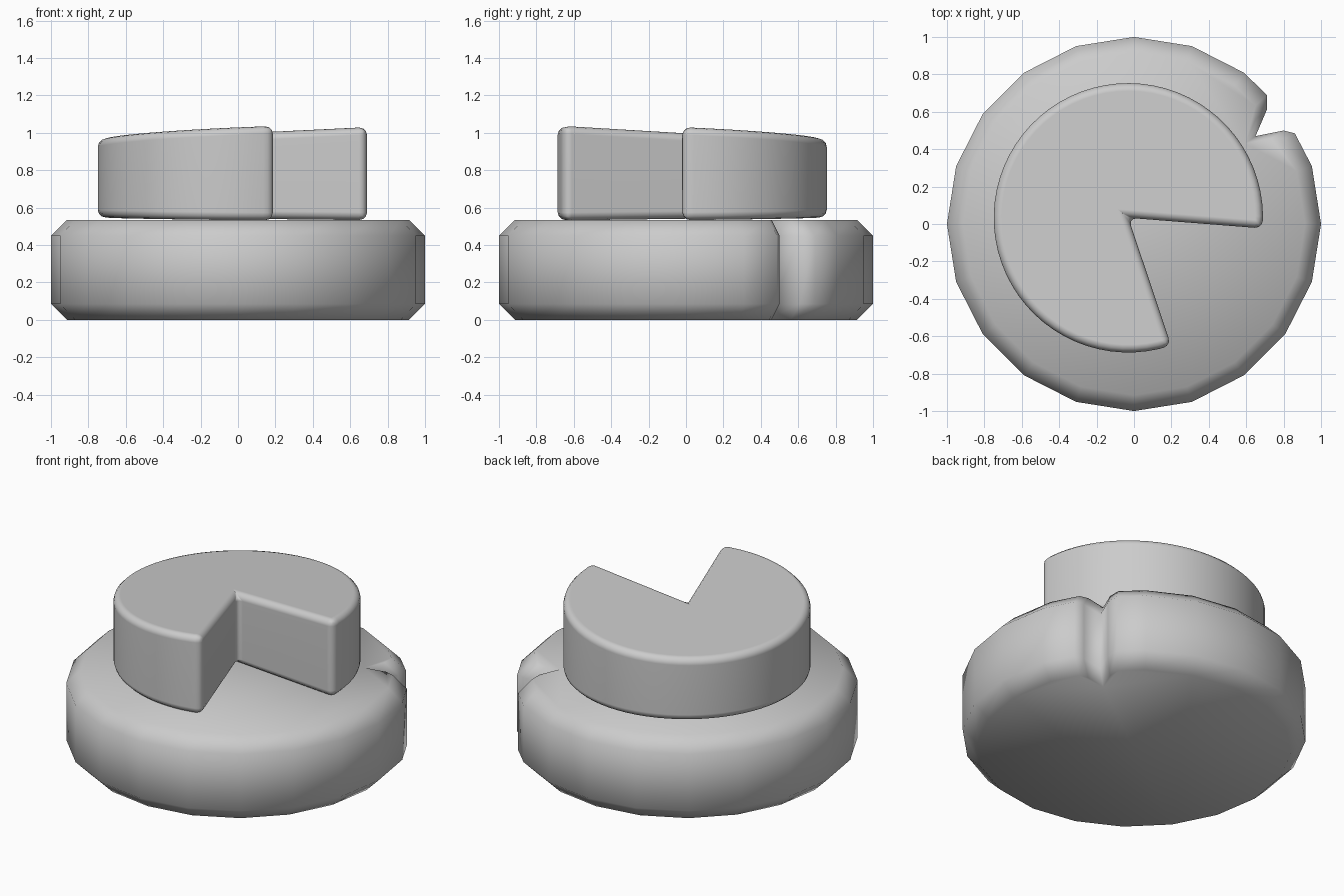
import bpy, bmesh
from math import cos, sin, radians

if "Cube" in bpy.data.objects:
    bpy.data.objects.remove(bpy.data.objects["Cube"])


def make_object(name, rings):
    """Skin a stack of matching closed rings and cap both ends."""
    bm = bmesh.new()
    loops = [[bm.verts.new(p) for p in ring] for ring in rings]
    n = len(rings[0])
    for a, b in zip(loops, loops[1:]):
        for i in range(n):
            j = (i + 1) % n
            bm.faces.new((a[i], a[j], b[j], b[i]))
    bm.faces.new(loops[0][::-1])
    bm.faces.new(loops[-1])
    bmesh.ops.recalc_face_normals(bm, faces=bm.faces[:])
    mesh = bpy.data.meshes.new(name)
    bm.to_mesh(mesh)
    bm.free()
    obj = bpy.data.objects.new(name, mesh)
    bpy.context.collection.objects.link(obj)
    mesh.shade_smooth()
    return obj


# Base: chamfered 20-sided disc, one corner replaced by a pinched notch
notch = [(0.86, 0.485), (0.80, 0.50), (0.65, 0.47), (0.71, 0.61), (0.71, 0.69)]
outline = []
for i in range(20):
    if i == 2:
        outline += notch
    else:
        a = radians(18 * i)
        outline.append((cos(a), sin(a)))
rings = [[(x * s, y * s, z) for x, y in outline]
         for s, z in ((0.915, 0), (1, 0.085), (1, 0.45), (0.915, 0.535))]
make_object("base", rings)

# Upper wheel: thick disc with a wedge missing, slightly taller at the mouth
cx, cy, radius = -0.03, 0.033, 0.72
start, end, steps = -4.5, 288.5, 56
profile = [(cx, cy)]
for i in range(steps + 1):
    a = radians(start + (end - start) * i / steps)
    profile.append((cx + radius * cos(a), cy + radius * sin(a)))
bottom = [(x, y, 0.54 - 0.01 * (x - y)) for x, y in profile]
top = [(x, y, 1.0 + 0.045 * (x - y)) for x, y in profile]
wheel = make_object("cut_wheel", [bottom, top])

# Rounded edges
bev = wheel.modifiers.new("round_edges", 'BEVEL')
bev.width = 0.042
bev.segments = 3
bev.limit_method = 'ANGLE'
bev.angle_limit = radians(35)
bev.use_clamp_overlap = False
wn = wheel.modifiers.new("even_shading", 'WEIGHTED_NORMAL')
wn.keep_sharp = True
